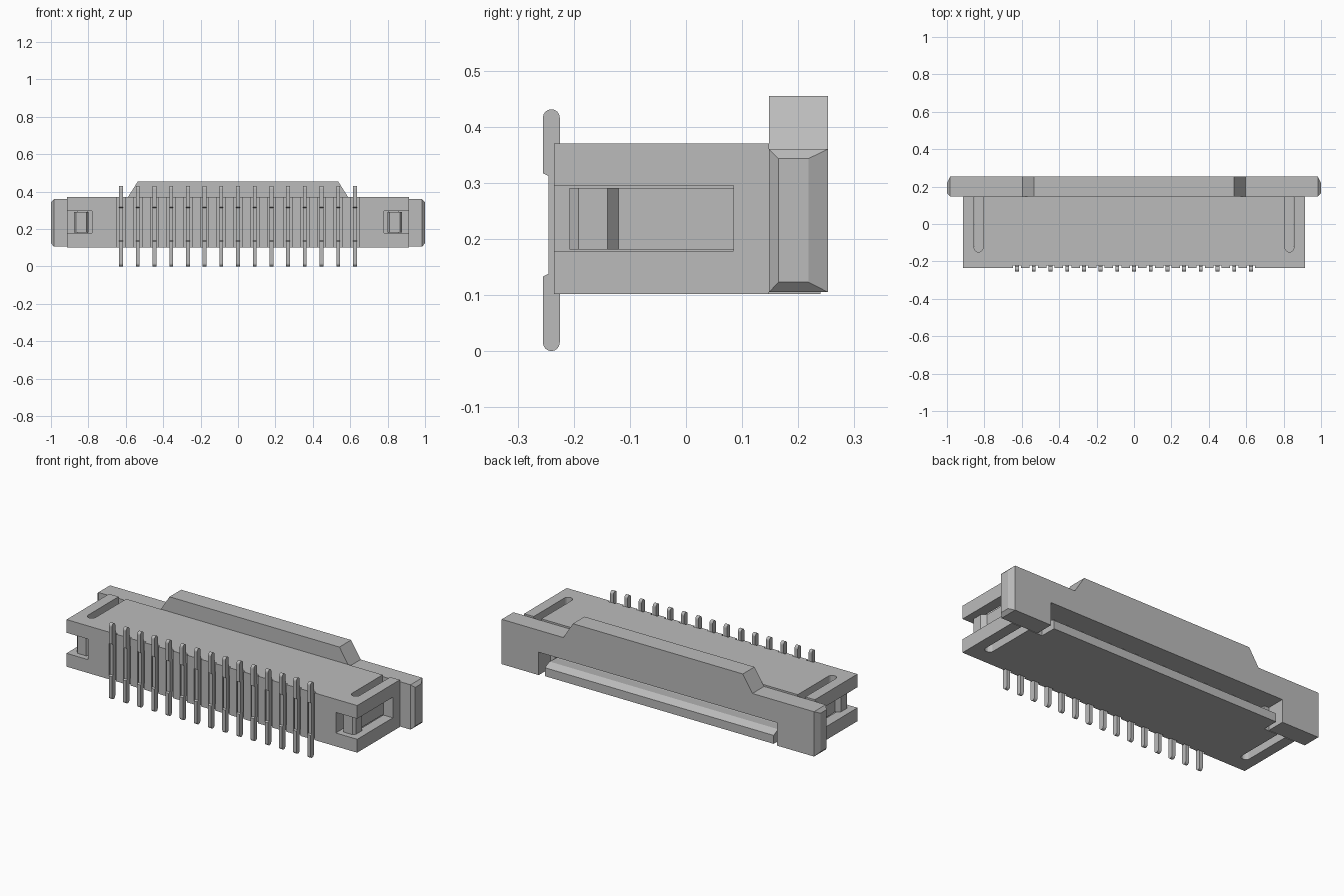
import bpy, bmesh, math
from mathutils import Vector

if "Cube" in bpy.data.objects:
    bpy.data.objects.remove(bpy.data.objects["Cube"], do_unlink=True)

grey = bpy.data.materials.new("neutral_grey")
grey.use_nodes = True
GREY = (0.5, 0.5, 0.5, 1)
grey.diffuse_color = GREY
grey.node_tree.nodes["Principled BSDF"].inputs["Base Color"].default_value = GREY


def place(axis, a, b, c):
    """Turn profile coordinates (a, b) and depth c into x, y, z."""
    return {"x": (c, a, b), "y": (a, c, b), "z": (a, b, c)}[axis]


def add_prism(bm, axis, pts, lo, hi):
    face = bm.faces.new([bm.verts.new(place(axis, a, b, lo)) for a, b in pts])
    ext = bmesh.ops.extrude_face_region(bm, geom=[face], use_keep_orig=True)
    verts = [g for g in ext["geom"] if isinstance(g, bmesh.types.BMVert)]
    bmesh.ops.translate(bm, verts=verts, vec=Vector(place(axis, 0, 0, hi - lo)))


def finish(name, bm):
    bmesh.ops.recalc_face_normals(bm, faces=bm.faces)
    mesh = bpy.data.meshes.new(name)
    bm.to_mesh(mesh)
    bm.free()
    mesh.materials.append(grey)
    obj = bpy.data.objects.new(name, mesh)
    bpy.context.collection.objects.link(obj)
    return obj


def prisms(name, axis, pts, spans):
    bm = bmesh.new()
    for lo, hi in spans:
        add_prism(bm, axis, pts, lo, hi)
    return finish(name, bm)


def rect(a0, a1, b0, b1):
    return [(a0, b0), (a1, b0), (a1, b1), (a0, b1)]


def arc(a, b, r, start, steps=8):
    """Half circle of profile points."""
    return [(a + r * math.cos(start + math.pi * i / steps),
             b + r * math.sin(start + math.pi * i / steps)) for i in range(steps + 1)]


def cut(target, cutter):
    cutter.hide_render = True
    mod = target.modifiers.new("cut", "BOOLEAN")
    mod.operation = "DIFFERENCE"
    mod.solver = "EXACT"
    mod.object = cutter
    bpy.context.view_layer.objects.active = target
    bpy.ops.object.modifier_apply(modifier=mod.name)
    bpy.data.objects.remove(cutter, do_unlink=True)


pin_xs = [-0.625 + i * 1.25 / 14 for i in range(15)]

# Housing: block with cable mouth, pin grooves, latch windows and long slots
housing = prisms("housing", "x", rect(-0.235, 0.148, 0.102, 0.37), [(-0.915, 0.915)])
cut(housing, prisms("mouth_cutter", "x", rect(-0.12, 0.2, 0.165, 0.235), [(-0.72, 0.72)]))
cut(housing, prisms("groove_cutter", "x", rect(-0.3, -0.222, 0, 0.5),
                    [(x - 0.022, x + 0.022) for x in pin_xs]))
cut(housing, prisms("window_cutter", "x", rect(-0.3, 0.085, 0.178, 0.295),
                    [(-1, -0.78), (0.78, 1)]))
for side in (-1, 1):
    slot = arc(side * 0.831, -0.126, 0.024, math.pi)
    slot += [(side * 0.831 + 0.024, 0.2), (side * 0.831 - 0.024, 0.2)]
    cut(housing, prisms("slot_cutter", "z", slot, [(0, 0.5)]))

# Bevelled lip below the cable mouth
prisms("lower_lip", "x",
       [(0.14, 0.102), (0.24, 0.102), (0.24, 0.15), (0.2, 0.17), (0.14, 0.165)],
       [(-0.72, 0.72)])

# Sliding lock bar: raised tab on top, wide opening below, tapered ends
half = [(0.75, 0.105), (0.983, 0.105), (0.983, 0.36), (0.595, 0.36), (0.535, 0.455)]
right_side = [(0.75, 0.235)] + half
outline = right_side + [(-x, z) for x, z in reversed(right_side)]
bm = bmesh.new()
add_prism(bm, "y", outline, 0.148, 0.253)
bm.faces.ensure_lookup_table()
ends = [f for f in bm.faces if all(abs(v.co.x) > 0.98 for v in f.verts)]
for end in ends:
    ext = bmesh.ops.extrude_face_region(bm, geom=[end])
    for v in [g for g in ext["geom"] if isinstance(g, bmesh.types.BMVert)]:
        v.co = (math.copysign(1, v.co.x),
                0.165 if v.co.y < 0.2 else 0.218,
                0.123 if v.co.z < 0.2 else 0.343)
    if end.is_valid:
        bmesh.ops.delete(bm, geom=[end], context="FACES_ONLY")
finish("lock_bar", bm)

# Latch arms reaching forward from the lock bar, with hooked tips
for side, label in ((-1, "right"), (1, "left")):
    arm = [(0.808, 0.16), (0.854, 0.16), (0.854, -0.12), (0.878, -0.14),
           (0.878, -0.192), (0.865, -0.208), (0.81, -0.208), (0.8, -0.19)]
    prisms(label + "_latch_arm", "z", [(side * x, y) for x, y in arm], [(0.181, 0.291)])

# Contact pins: rounded legs above and below with a recessed middle
pin = arc(-0.24, 0.015, 0.015, math.pi)
pin += [(-0.225, 0.13), (-0.215, 0.14), (-0.215, 0.31), (-0.225, 0.32)]
pin += arc(-0.24, 0.416, 0.015, 0)
pin += [(-0.255, 0.317), (-0.245, 0.312), (-0.245, 0.138), (-0.255, 0.133)]
prisms("contact_pins", "x", pin, [(x - 0.01, x + 0.01) for x in pin_xs])

# Contact beams inside the cable mouth
beam = [(-0.13, 0.24), (-0.13, 0.215), (0.08, 0.205), (0.13, 0.22), (0.13, 0.24)]
prisms("contact_beams", "x", beam, [(x - 0.01, x + 0.01) for x in pin_xs])
